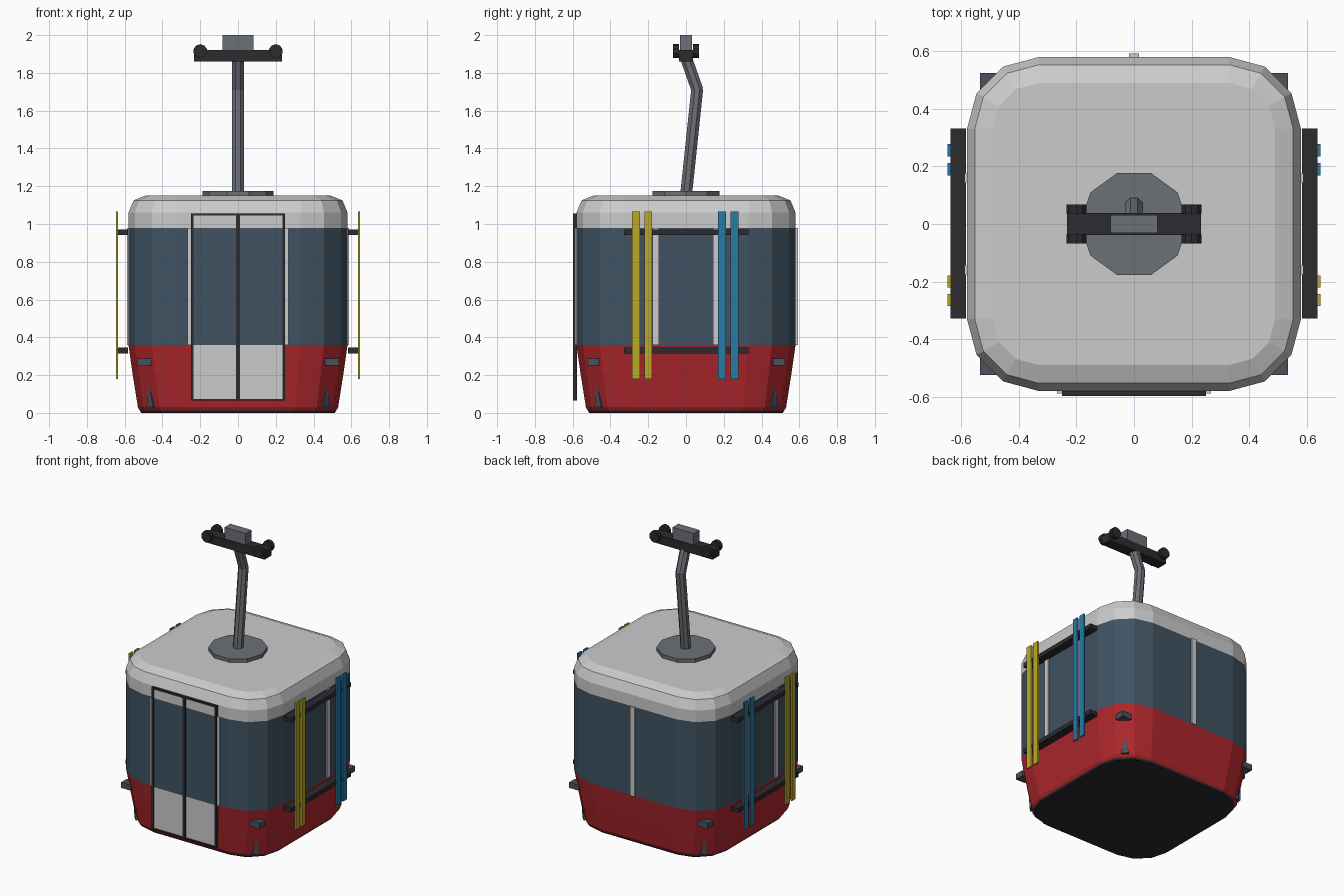
import bpy, bmesh, math
from mathutils import Vector

if "Cube" in bpy.data.objects:
    bpy.data.objects.remove(bpy.data.objects["Cube"])


def material(name, rgb):
    m = bpy.data.materials.new(name)
    m.diffuse_color = (*rgb, 1)
    m.use_nodes = True
    m.node_tree.nodes["Principled BSDF"].inputs["Base Color"].default_value = m.diffuse_color
    return m


RED = material("red_paint", (0.42, 0.02, 0.025))
GLASS = material("tinted_glass", (0.05, 0.085, 0.12))
DARK = material("dark_trim", (0.025, 0.025, 0.03))
METAL = material("steel", (0.15, 0.16, 0.18))
SLATE = material("slate", (0.07, 0.085, 0.11))
YELLOW = material("yellow_ski", (0.5, 0.4, 0.02))
BLUE = material("blue_ski", (0.02, 0.2, 0.38))


def finish(name, bm, mat=None):
    bmesh.ops.recalc_face_normals(bm, faces=bm.faces)
    me = bpy.data.meshes.new(name)
    bm.to_mesh(me)
    bm.free()
    ob = bpy.data.objects.new(name, me)
    bpy.context.collection.objects.link(ob)
    if mat:
        me.materials.append(mat)
    return ob


def box(name, x, y, z, mat=None):
    """Box from (min, max) ranges."""
    bm = bmesh.new()
    bmesh.ops.create_cube(bm, size=1)
    for v in bm.verts:
        v.co = [(r[0] + r[1]) / 2 + c * (r[1] - r[0]) for c, r in zip(v.co, (x, y, z))]
    return finish(name, bm, mat)


def rod(name, a, b, radius, sides, mat, turn=0.0):
    """Cylinder between two points."""
    a, b = Vector(a), Vector(b)
    bm = bmesh.new()
    bmesh.ops.create_cone(bm, cap_ends=True, segments=sides, radius1=radius,
                          radius2=radius, depth=(b - a).length)
    q = Vector((0, 0, 1)).rotation_difference(b - a)
    for v in bm.verts:
        c, s = math.cos(turn), math.sin(turn)
        p = Vector((v.co.x * c - v.co.y * s, v.co.x * s + v.co.y * c, v.co.z))
        v.co = q @ p + (a + b) / 2
    return finish(name, bm, mat)


def ring(half, z, scaled):
    """Rounded square, 3 facets per corner; scaled or inset from the full size."""
    k = half / 0.58 if scaled else 1
    flat = 0.33 * k
    r = half - flat
    pts = []
    for q in range(4):
        sx, sy = ((1, 1), (-1, 1), (-1, -1), (1, -1))[q]
        for i in range(4):
            t = math.radians(q * 90 + i * 30)
            pts.append((sx * flat + r * math.cos(t), sy * flat + r * math.sin(t), z))
    return pts


def loft(name, levels, mat=None, scaled=False):
    bm = bmesh.new()
    rings = [[bm.verts.new(p) for p in ring(h, z, scaled)] for z, h in levels]
    for lo, hi in zip(rings, rings[1:]):
        for i in range(len(lo)):
            j = (i + 1) % len(lo)
            bm.faces.new((lo[i], lo[j], hi[j], hi[i]))
    bm.faces.new(rings[0][::-1])
    bm.faces.new(rings[-1])
    return finish(name, bm, mat)


# Cabin shell
loft("floor_plate", [(0, 0.512), (0.012, 0.52)], DARK, True)
loft("lower_body", [(0.012, 0.52), (0.03, 0.53), (0.2, 0.557), (0.36, 0.58)], RED, True)
loft("window_band", [(0.36, 0.58), (0.98, 0.58)], GLASS)
loft("roof", [(0.98, 0.58), (1.06, 0.58), (1.125, 0.553), (1.15, 0.49)])

# Window pillars
box("back_pillar", (-0.018, 0.018), (0.575, 0.592), (0.36, 0.98))
for s in (-1, 1):
    box("front_pillar", sorted((s * 0.235, s * 0.268)), (-0.588, -0.575), (0.36, 0.98))
    for y in (-0.16, 0.16):
        box("side_pillar", sorted((s * 0.575, s * 0.588)), (y - 0.017, y + 0.017), (0.36, 0.98))

# Sliding door leaves and frame
for s in (-1, 1):
    x = sorted((s * 0.005, s * 0.24))
    box("door_lower_panel", x, (-0.59, -0.58), (0.07, 0.36))
    box("door_glass", x, (-0.59, -0.578), (0.36, 0.98), GLASS)
    box("door_top_panel", x, (-0.59, -0.578), (0.98, 1.05))
    box("door_side_frame", sorted((s * 0.235, s * 0.25)), (-0.597, -0.578), (0.07, 1.055), DARK)
box("door_centre_seal", (-0.01, 0.01), (-0.597, -0.578), (0.07, 1.055), DARK)
box("door_top_frame", (-0.25, 0.25), (-0.597, -0.578), (1.044, 1.056), DARK)
box("door_bottom_frame", (-0.25, 0.25), (-0.597, -0.578), (0.066, 0.074), DARK)

# Ski racks with two pairs of skis on each side
for s in (-1, 1):
    for z in (0.33, 0.957):
        box("ski_rack", sorted((s * 0.583, s * 0.638)), (-0.328, 0.332), (z - 0.015, z + 0.015), DARK)
    for y, mat in ((-0.264, YELLOW), (-0.2, YELLOW), (0.19, BLUE), (0.256, BLUE)):
        box("ski", sorted((s * 0.635, s * 0.647)), (y - 0.021, y + 0.021), (0.18, 1.065), mat)

# Corner bumpers and fins
for sx in (-1, 1):
    for sy in (-1, 1):
        box("corner_bumper", sorted((sx * 0.46, sx * 0.535)), sorted((sy * 0.46, sy * 0.525)),
            (0.25, 0.288), SLATE)
        bm = bmesh.new()
        base = [(0.45, 0.485), (0.485, 0.45), (0.455, 0.42), (0.42, 0.455)]
        vs = [bm.verts.new((sx * a, sy * b, 0.03)) for a, b in base]
        tip = bm.verts.new((sx * 0.472, sy * 0.472, 0.16))
        bm.faces.new(vs)
        for i in range(4):
            bm.faces.new((vs[i], vs[(i + 1) % 4], tip))
        finish("corner_fin", bm, SLATE)

# Hanger arm
rod("roof_disc", (0, 0, 1.145), (0, 0, 1.175), 0.187, 10, METAL, math.pi / 2)
rod("hanger_lower", (0, 0, 1.15), (0, 0.06, 1.72), 0.034, 8, METAL, math.pi / 8)
rod("hanger_upper", (0, 0.06, 1.71), (0, 0, 1.88), 0.034, 8, METAL, math.pi / 8)

# Cable carriage
box("carriage_beam", (-0.232, 0.232), (-0.038, 0.038), (1.86, 1.92), DARK)
box("cable_grip", (-0.082, 0.082), (-0.032, 0.032), (1.92, 2.0), METAL)
for x in (-0.2, 0.2):
    for s in (-1, 1):
        rod("carriage_wheel", (x, s * 0.036, 1.915), (x, s * 0.068, 1.915), 0.037, 10, DARK)
